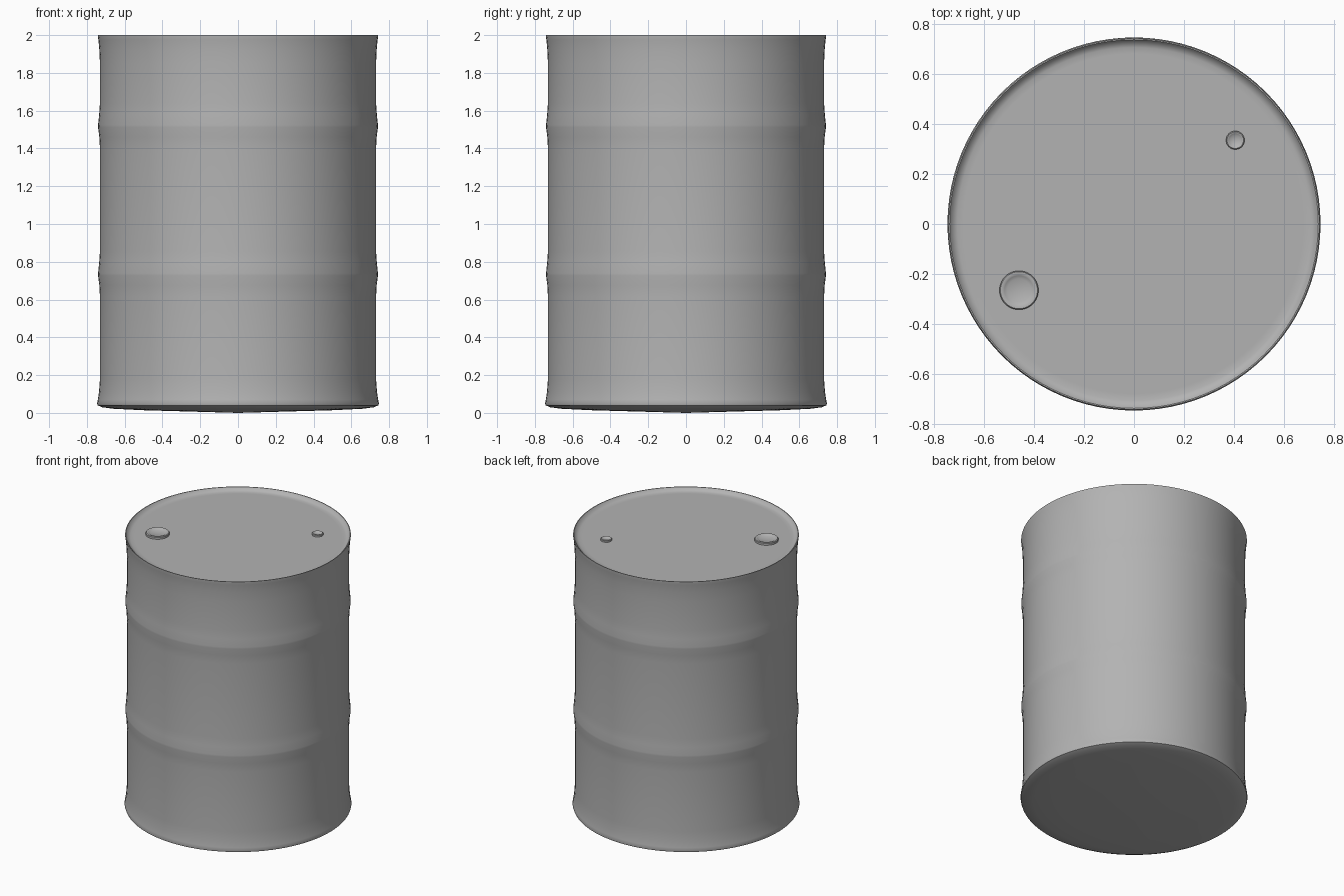
import bpy, bmesh, math

if "Cube" in bpy.data.objects:
    bpy.data.objects.remove(bpy.data.objects["Cube"])

# Mid-dark grey paint
paint = bpy.data.materials.new("grey_paint")
paint.diffuse_color = (0.45, 0.45, 0.45, 1)
paint.use_nodes = True
paint.node_tree.nodes["Principled BSDF"].inputs["Base Color"].default_value = paint.diffuse_color


def lathe(name, profile, segments, location=(0, 0, 0)):
    """Revolve an (r, z) profile round z; r = 0 points weld to a pole."""
    bm = bmesh.new()
    verts = [bm.verts.new((r, 0, z)) for r, z in profile]
    edges = [bm.edges.new(pair) for pair in zip(verts, verts[1:])]
    bmesh.ops.spin(bm, geom=verts + edges, cent=(0, 0, 0), axis=(0, 0, 1),
                   angle=math.tau, steps=segments)
    bmesh.ops.remove_doubles(bm, verts=bm.verts, dist=1e-5)
    bmesh.ops.recalc_face_normals(bm, faces=bm.faces)
    mesh = bpy.data.meshes.new(name)
    bm.to_mesh(mesh)
    bm.free()
    mesh.materials.append(paint)
    obj = bpy.data.objects.new(name, mesh)
    bpy.context.collection.objects.link(obj)
    obj.location = location
    bpy.ops.object.select_all(action='DESELECT')
    obj.select_set(True)
    bpy.context.view_layer.objects.active = obj
    bpy.ops.object.shade_smooth_by_angle(angle=math.radians(40))
    return obj


def rib(z):
    """Raised rolling hoop on the wall."""
    return [(0.731, z - 0.12), (0.734, z - 0.06), (0.741, z - 0.008),
            (0.741, z + 0.004), (0.735, z + 0.06), (0.731, z + 0.12)]


LID_Z = 1.977

# Drum shell: domed base, flared foot, wall with two hoops, top rim, sunken lid
base = [(0, 0), (0.25, 0.007), (0.5, 0.014), (0.66, 0.022), (0.72, 0.030), (0.743, 0.040)]
foot = [(0.746, 0.05), (0.742, 0.07), (0.736, 0.11), (0.731, 0.18)]
top = [(0.731, 1.85), (0.734, 1.92), (0.739, 1.975), (0.742, 1.992), (0.742, 2.0), (0.737, 2.0),
       (0.732, 1.994), (0.722, 1.983), (0.706, LID_Z), (0.68, LID_Z), (0.35, LID_Z), (0, LID_Z)]
lathe("drum_body", base + foot + rib(0.735) + rib(1.52) + top, 96)


# Filler caps: raised rings with dished centres
def cap(name, x, y, radius, inner, height):
    lathe(name, [(radius, -0.005), (radius, height * 0.75), (radius - 0.004, height),
                 (inner + 0.006, height), (inner, height * 0.8),
                 (inner * 0.8, height * 0.5), (0, height * 0.4)],
          40, (x, y, LID_Z))


cap("large_filler_cap", -0.46, -0.265, 0.078, 0.058, 0.018)
cap("small_vent_cap", 0.405, 0.335, 0.037, 0.026, 0.014)
